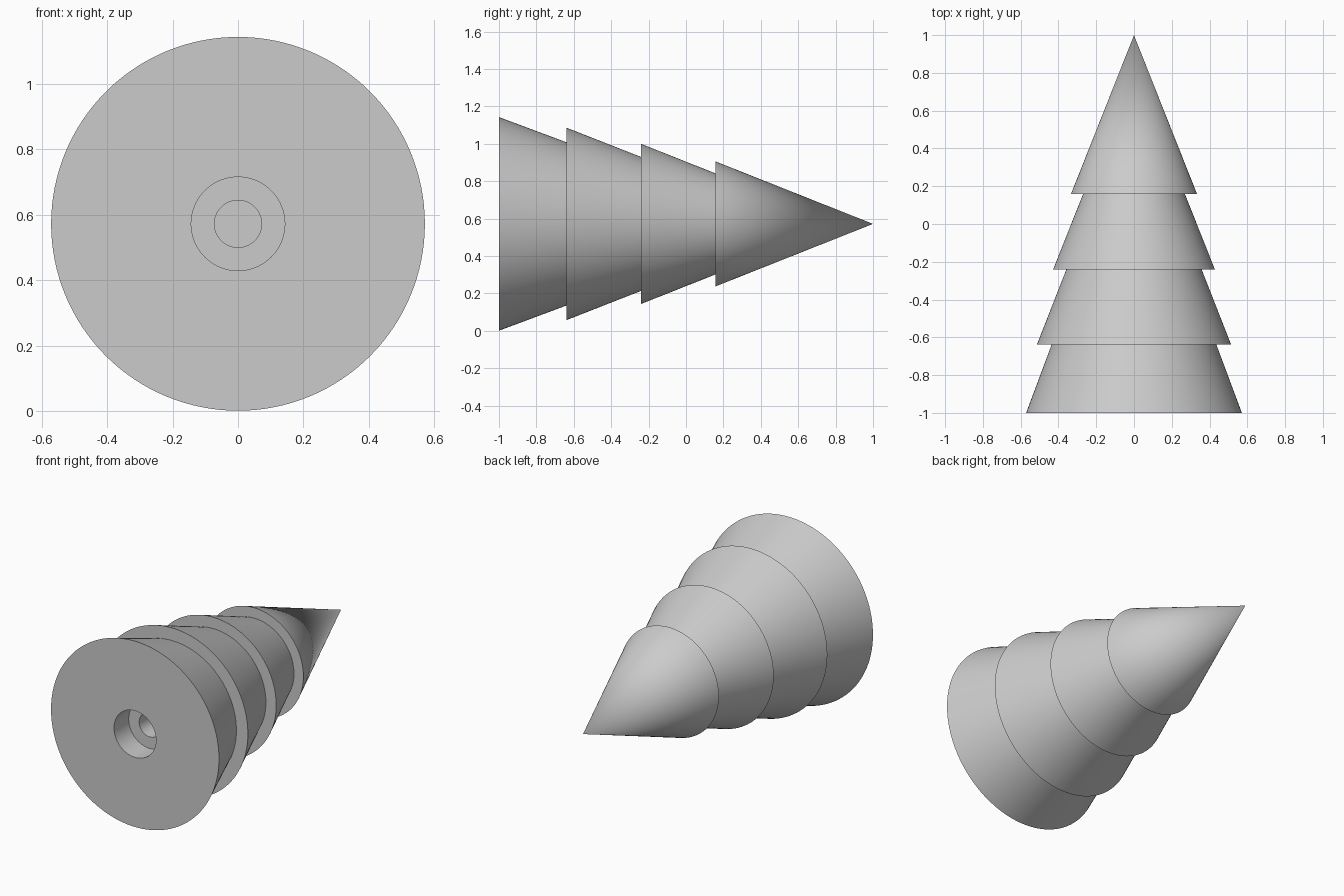
import bpy
import bmesh
import math
from mathutils import Vector

cube = bpy.data.objects.get("Cube")
if cube:
    bpy.data.objects.remove(cube, do_unlink=True)

AXIS_Z = 0.572
SEGMENTS = 128


def make_material(name, color):
    mat = bpy.data.materials.new(name)
    mat.use_nodes = True
    mat.diffuse_color = color
    mat.node_tree.nodes["Principled BSDF"].inputs["Base Color"].default_value = color
    return mat


def lathe(name, profile, mat):
    """Spin a (radius, y) profile around the lengthwise axis."""
    bm = bmesh.new()
    verts = [bm.verts.new((r, y, AXIS_Z)) for r, y in profile]
    edges = [bm.edges.new(pair) for pair in zip(verts, verts[1:])]
    bmesh.ops.spin(bm, geom=verts + edges, cent=Vector((0, 0, AXIS_Z)),
                   axis=Vector((0, 1, 0)), angle=math.tau, steps=SEGMENTS)
    bmesh.ops.remove_doubles(bm, verts=bm.verts, dist=0.0005)
    bmesh.ops.recalc_face_normals(bm, faces=bm.faces)
    mesh = bpy.data.meshes.new(name)
    bm.to_mesh(mesh)
    bm.free()
    mesh.materials.append(mat)
    obj = bpy.data.objects.new(name, mesh)
    bpy.context.collection.objects.link(obj)
    bpy.ops.object.select_all(action="DESELECT")
    obj.select_set(True)
    bpy.context.view_layer.objects.active = obj
    bpy.ops.object.shade_smooth_by_angle(angle=math.radians(30))
    return obj


grey = make_material("light grey", (0.6, 0.6, 0.6, 1))

# Stepped socket in the base, from the bottom of the bore outwards
socket = [(0, -0.5), (0.072, -0.5), (0.072, -0.857),
          (0.143, -0.857), (0.143, -1)]

# Tiers: wide rim, then the narrow end tucked under the next tier
tiers = [(0.571, -1), (0.436, -0.638),
         (0.514, -0.638), (0.358, -0.24),
         (0.428, -0.24), (0.27, 0.158),
         (0.334, 0.158), (0, 1)]

lathe("tiered_cone_tree", socket + tiers, grey)
